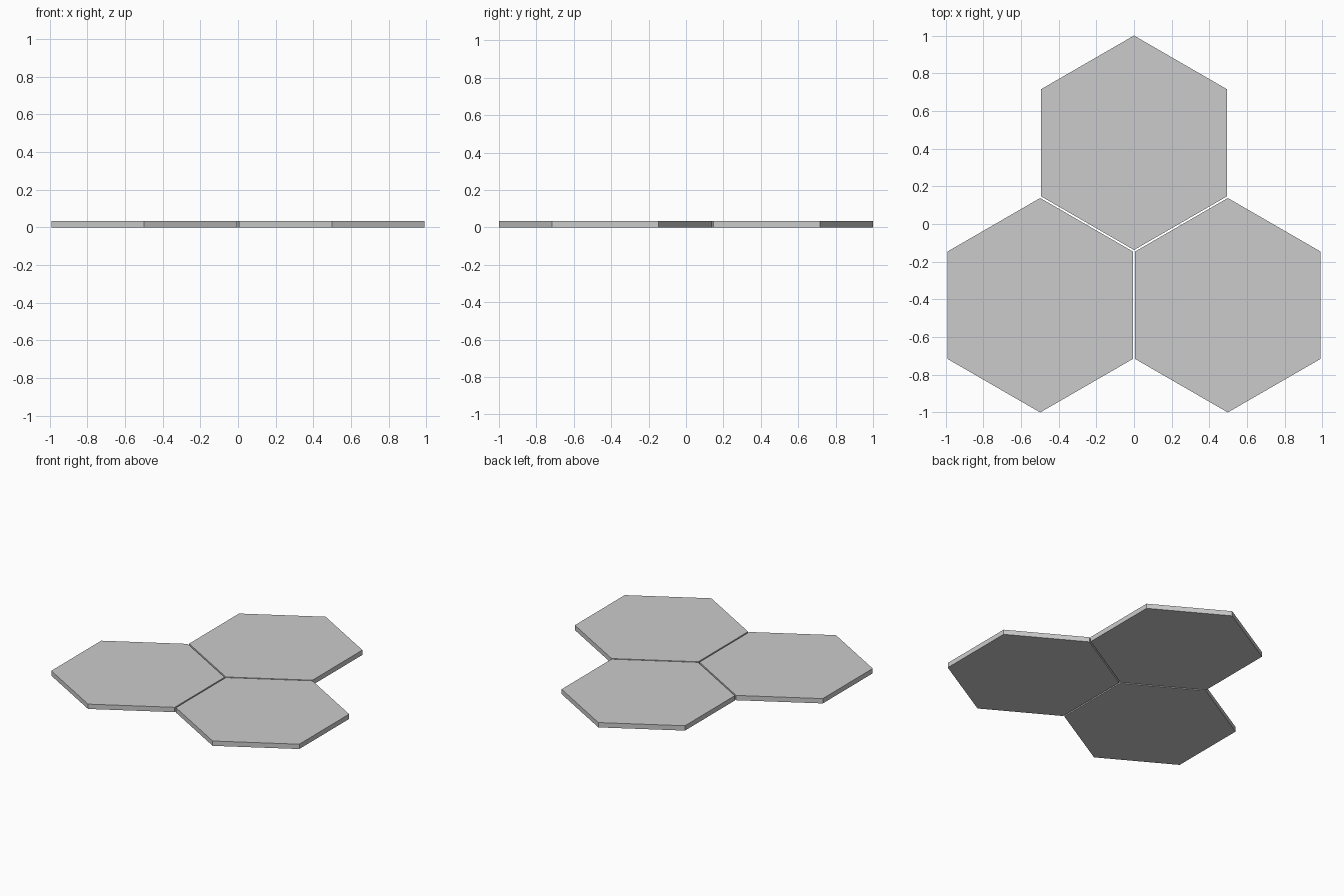
import bpy
import math

if "Cube" in bpy.data.objects:
    bpy.data.objects.remove(bpy.data.objects["Cube"])

RADIUS = 0.569      # centre to corner
HEIGHT = 0.035
SPACING = 0.9955    # centre to centre, leaves a thin gap
Y = 1 - RADIUS


def hex_tile(name, x, y):
    # Six-sided slab with a corner pointing along y
    bpy.ops.mesh.primitive_cylinder_add(
        vertices=6, radius=RADIUS, depth=HEIGHT,
        location=(x, y, HEIGHT / 2))
    tile = bpy.context.object
    tile.name = name
    # Make sure a corner faces +y whatever the primitive's start angle
    corner = tile.data.vertices[0].co
    tile.rotation_euler.z = math.pi / 2 - math.atan2(corner.y, corner.x)
    return tile


# Three tiles in a triangular cluster
hex_tile("back_tile", 0, Y)
hex_tile("front_left_tile", -SPACING / 2, -Y)
hex_tile("front_right_tile", SPACING / 2, -Y)
